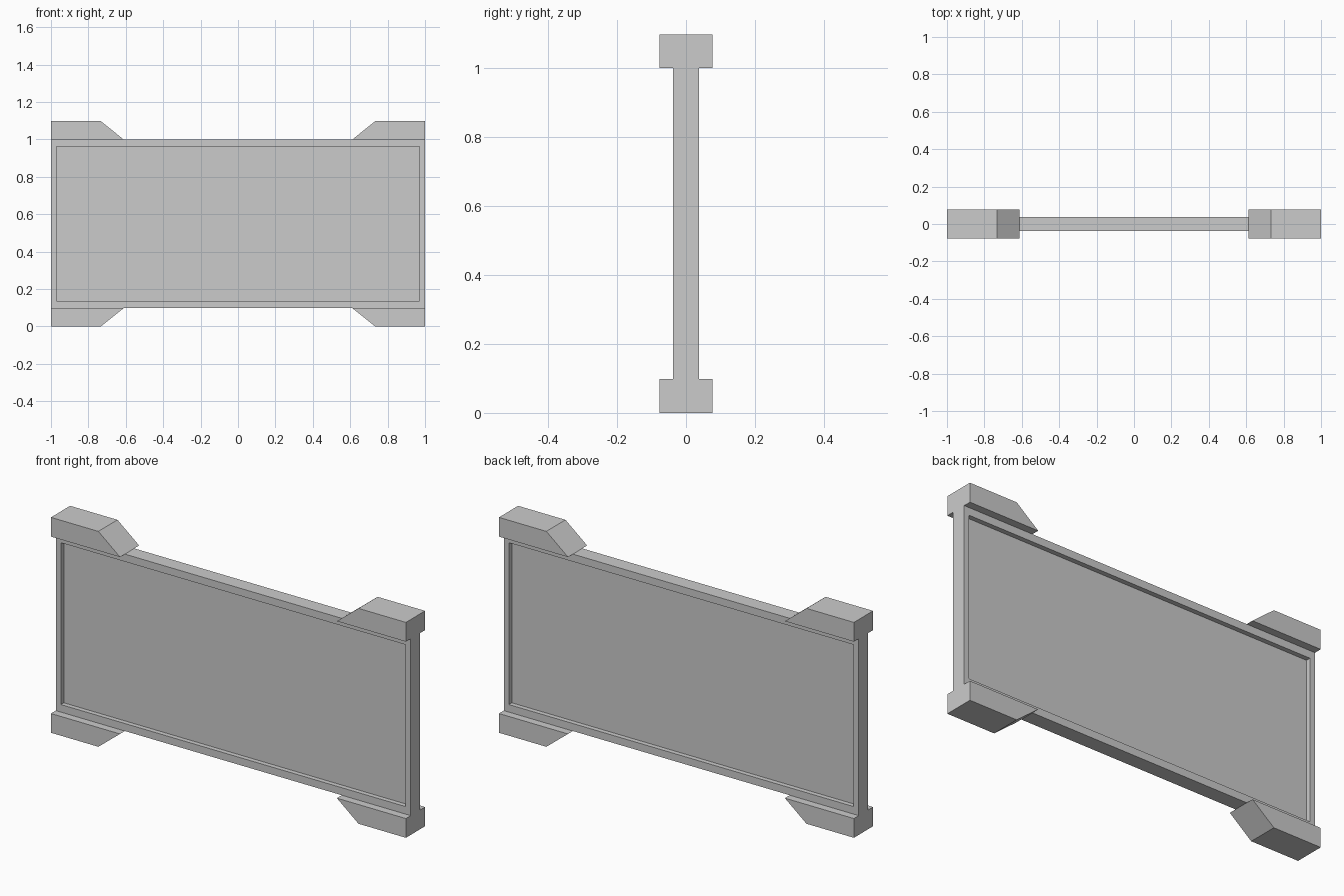
import bpy, bmesh

if "Cube" in bpy.data.objects:
    bpy.data.objects.remove(bpy.data.objects["Cube"])

MID_Z = 0.5485      # height of the horizontal symmetry plane
Z0, Z1 = 0.098, 0.999
HALF_Y = 0.038      # panel half thickness
FOOT_Y = 0.077      # foot half thickness
RECESS = 0.024


def finish(name, bm):
    bmesh.ops.recalc_face_normals(bm, faces=bm.faces[:])
    mesh = bpy.data.meshes.new(name)
    bm.to_mesh(mesh)
    bm.free()
    obj = bpy.data.objects.new(name, mesh)
    bpy.context.collection.objects.link(obj)
    return obj


# Framed board: a box with a recess on the front and the back
bm = bmesh.new()
bmesh.ops.create_cube(bm, size=1)
for v in bm.verts:
    v.co.x *= 2
    v.co.y *= 2 * HALF_Y
    v.co.z = MID_Z + v.co.z * (Z1 - Z0)
bm.normal_update()
sides = [f for f in bm.faces if abs(f.normal.y) > 0.9]
bmesh.ops.inset_individual(bm, faces=sides, thickness=0.04)
for f in sides:
    for v in f.verts:
        v.co.z += 0.01 if v.co.z < MID_Z else -0.01
floors = bmesh.ops.extrude_discrete_faces(bm, faces=sides)["faces"]
for f in floors:
    for v in f.verts:
        v.co.y += -RECESS if v.co.y > 0 else RECESS
finish("framed_board", bm)


# Corner brackets: one tapered profile mirrored to four corners
def corner_bracket(name, sx, up):
    profile = [(1.0, Z0), (1.0, 0.0), (0.733, 0.0), (0.611, Z0)]
    bm = bmesh.new()
    verts = [bm.verts.new((sx * x, -FOOT_Y, 2 * MID_Z - z if up else z))
             for x, z in profile]
    face = bm.faces.new(verts)
    ext = bmesh.ops.extrude_face_region(bm, geom=[face])["geom"]
    bmesh.ops.translate(bm, vec=(0, 2 * FOOT_Y, 0),
                        verts=[g for g in ext if isinstance(g, bmesh.types.BMVert)])
    finish(name, bm)


for sx, side in ((-1, "left"), (1, "right")):
    for up, level in ((False, "lower"), (True, "upper")):
        corner_bracket(f"{level}_{side}_bracket", sx, up)
